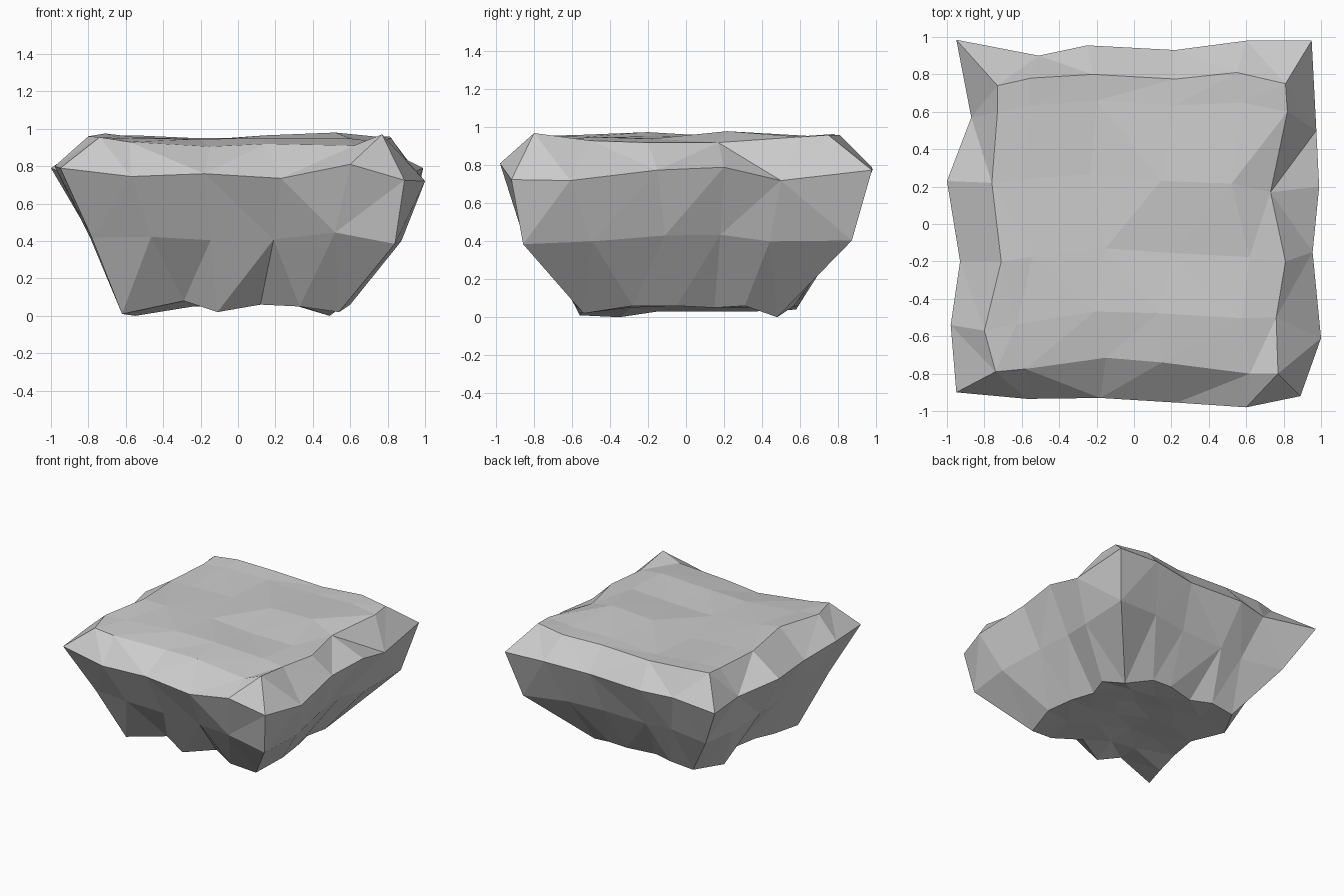
import bpy, bmesh
from mathutils import Vector

N = 5  # segments per side of the block

# Outline rings, counter-clockwise from the front-left corner (x, y, z), one side per row
BASE = [(-.62, -.56, .01), (-.29, -.50, .08), (-.11, -.56, .02), (.12, -.45, .06), (.33, -.57, .05),
        (.54, -.54, .02), (.60, -.28, .06), (.57, -.05, .06), (.52, .15, .05), (.57, .31, .06),
        (.49, .48, 0), (.29, .57, .06), (.13, .58, .06), (-.10, .53, .05), (-.27, .59, .06),
        (-.47, .58, .04), (-.59, .35, .03), (-.48, .09, .03), (-.52, -.15, .03), (-.55, -.35, 0)]
RIM = [(-.95, -.90, .79), (-.57, -.935, .745), (-.18, -.93, .76), (.23, -.955, .735), (.60, -.98, .81),
       (.89, -.92, .725), (1, -.61, .72), (.955, -.15, .775), (.99, .20, .79), (.975, .50, .72),
       (.95, .98, .775), (.60, .98, .79), (.22, .93, .77), (-.25, .955, .77), (-.51, .90, .76),
       (-.95, .985, .78), (-.87, .57, .74), (-1, .23, .79), (-.93, -.20, .76), (-.98, -.54, .80)]
TOP = [(-.74, -.79, .955), (-.58, -.775, .93), (-.15, -.715, .905), (.15, -.74, .92), (.62, -.80, .91),
       (.77, -.80, .97), (.76, -.50, .93), (.81, -.20, .92), (.73, .17, .92), (.82, .60, .95),
       (.81, .75, .96), (.55, .81, .96), (.22, .775, .95), (-.22, .80, .95), (-.55, .78, .965),
       (-.73, .74, .96), (-.73, .60, .95), (-.76, .22, .95), (-.71, -.20, .975), (-.80, -.57, .96)]
# How far each waist point bulges out from a straight wall
BULGE = [.97, 1.04, .98, 1.05, 1.08, 1.14, 1.06, 1.05, 1.02, 1.06,
         1.15, 1.04, 1.02, 1.03, 1.0, 1.02, 1.02, 1.02, 1.0, 1.0]
# Heights of the inner points of the top, front row first
TOP_Z = [(.95, .945, .95, .95), (.955, .94, .93, .94), (.945, .935, .965, .98), (.955, .94, .95, .955)]
BASE_Z = [(.05, .06, .06, .05), (.06, .08, .07, .06), (.05, .07, .08, .06), (.05, .06, .06, .05)]


def waist(lo, hi, bulge):
    """Ring part-way up the tapering wall."""
    p = Vector(lo).lerp(Vector(hi), .56)
    return Vector((p.x * bulge, p.y * bulge, p.z - .03))


def cap(bm, ring, heights):
    """Close a ring with a 5 x 5 patch blended from its four sides."""
    front, right = ring[:N + 1], ring[N:2 * N + 1]
    back, left = ring[2 * N:3 * N + 1][::-1], (ring[3 * N:] + ring[:1])[::-1]
    grid = {}
    for i in range(N + 1):
        for j in range(N + 1):
            if j in (0, N):
                grid[i, j] = (back if j else front)[i]
            elif i in (0, N):
                grid[i, j] = (right if i else left)[j]
            else:
                u, v = i / N, j / N
                p = (front[i].co * (1 - v) + back[i].co * v + left[j].co * (1 - u) + right[j].co * u
                     - front[0].co * (1 - u) * (1 - v) - front[N].co * u * (1 - v)
                     - back[0].co * (1 - u) * v - back[N].co * u * v)
                p.z = heights[j - 1][i - 1]
                grid[i, j] = bm.verts.new(p)
    for i in range(N):
        for j in range(N):
            bm.faces.new((grid[i, j], grid[i + 1, j], grid[i + 1, j + 1], grid[i, j + 1]))


# Walls: stacked rings from base to top edge
bm = bmesh.new()
profiles = [BASE, [waist(*abc) for abc in zip(BASE, RIM, BULGE)], RIM, TOP]
rings = [[bm.verts.new(p) for p in ring] for ring in profiles]
for lo, hi in zip(rings, rings[1:]):
    for k in range(4 * N):
        n = (k + 1) % (4 * N)
        bm.faces.new((lo[k], lo[n], hi[n], hi[k]))

# Underside and walkable top
cap(bm, rings[0], BASE_Z)
cap(bm, rings[-1], TOP_Z)

bmesh.ops.triangulate(bm, faces=bm.faces[:])
bmesh.ops.recalc_face_normals(bm, faces=bm.faces[:])
mesh = bpy.data.meshes.new("rock_platform")
bm.to_mesh(mesh)
bm.free()
bpy.context.collection.objects.link(bpy.data.objects.new("rock_platform", mesh))
